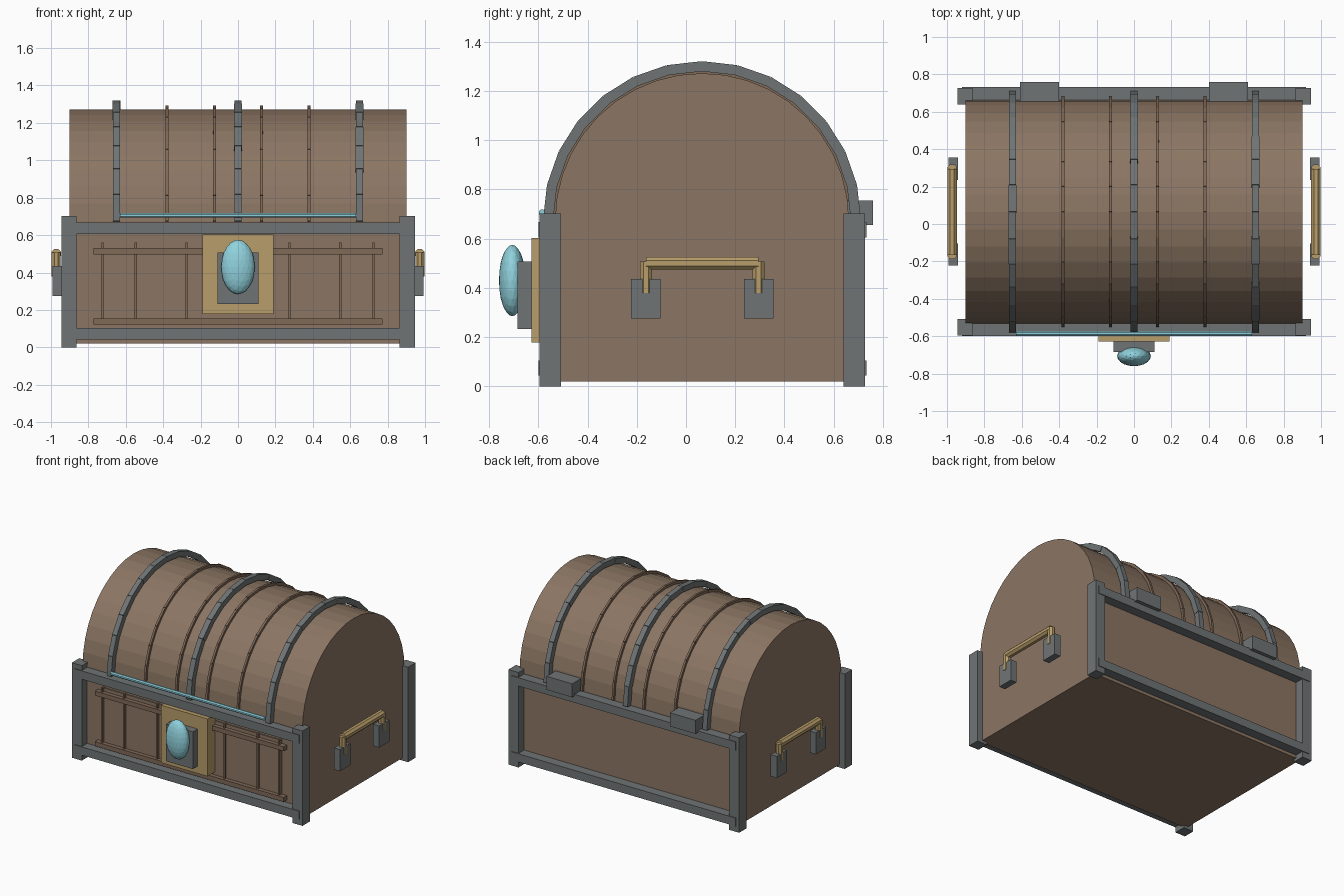
import bpy, bmesh, math, random
from mathutils import Matrix, Vector

random.seed(4)
if "Cube" in bpy.data.objects:
    bpy.data.objects.remove(bpy.data.objects["Cube"], do_unlink=True)


def material(name, r, g, b):
    m = bpy.data.materials.new(name)
    m.use_nodes = True
    m.diffuse_color = (r, g, b, 1)
    m.node_tree.nodes["Principled BSDF"].inputs["Base Color"].default_value = (r, g, b, 1)
    return m


WOOD = material("brown wood", 0.26, 0.18, 0.125)
TRIM = material("dark wood trim", 0.215, 0.142, 0.097)
IRON = material("grey iron", 0.16, 0.175, 0.177)
GOLD = material("brass", 0.48, 0.34, 0.145)
GEM = material("pale blue gem", 0.28, 0.64, 0.72)

MID_Y, SPRING_Z = 0.065, 0.675   # centre of the lid's arch


def finish(name, bm, mat):
    bmesh.ops.recalc_face_normals(bm, faces=bm.faces)
    mesh = bpy.data.meshes.new(name)
    bm.to_mesh(mesh)
    bm.free()
    mesh.materials.append(mat)
    ob = bpy.data.objects.new(name, mesh)
    bpy.context.collection.objects.link(ob)
    return ob


def add_box(bm, lo, hi, frame=Matrix()):
    lo, hi = Vector(lo), Vector(hi)
    m = frame @ Matrix.Translation((lo + hi) / 2) @ Matrix.Diagonal((*(hi - lo), 1))
    bmesh.ops.create_cube(bm, size=1, matrix=m)


def box(name, lo, hi, mat):
    bm = bmesh.new()
    add_box(bm, lo, hi)
    return finish(name, bm, mat)


def add_rod(bm, a, b, radius, sides=8):
    a, b = Vector(a), Vector(b)
    d = b - a
    m = Matrix.Translation((a + b) / 2) @ d.to_track_quat('Z', 'Y').to_matrix().to_4x4()
    m = m @ Matrix.Rotation(math.pi / sides, 4, 'Z')
    bmesh.ops.create_cone(bm, cap_ends=True, segments=sides, radius1=radius,
                          radius2=radius, depth=d.length, matrix=m)


# Chest body with barrel lid: one profile extruded along x
def chest_body():
    steps, r = 20, 0.597
    pts = [(MID_Y + r, 0.02)]
    for i in range(steps + 1):
        a = math.pi * i / steps
        pts.append((MID_Y + r * math.cos(a), SPRING_Z + r * math.sin(a)))
    pts.append((MID_Y - r, 0.02))
    bm = bmesh.new()
    face = bm.faces.new([bm.verts.new((-0.9, y, z)) for y, z in pts])
    ext = bmesh.ops.extrude_face_region(bm, geom=[face], use_keep_orig=True)
    verts = [v for v in ext["geom"] if isinstance(v, bmesh.types.BMVert)]
    bmesh.ops.translate(bm, verts=verts, vec=(1.8, 0, 0))
    finish("chest_body", bm, WOOD)


# Arched band made of straight blocks following the lid
def arch_band(name, x, width, r_in, r_out, mat, steps=14):
    bm = bmesh.new()
    for i in range(steps):
        a = math.pi * (i + 0.5) / steps
        half = r_out * math.sin(math.pi / steps / 2) * 0.99
        w = width / 2 * random.uniform(0.85, 1.0)
        frame = Matrix.Translation((x, MID_Y, SPRING_Z)) @ Matrix.Rotation(a, 4, 'X')
        add_box(bm, (-w, r_in, -half), (w, r_out, half), frame)
    finish(name, bm, mat)


chest_body()
for label, x in (("right", -0.65), ("middle", 0), ("left", 0.65)):
    arch_band("iron_band_" + label, x, 0.042, 0.601, 0.642, IRON)
for i, x in enumerate((-0.38, -0.125, 0.125, 0.38)):
    arch_band(f"lid_seam_{i}", x, 0.017, 0.588, 0.613, TRIM)

# Iron frame: corner posts, plus rails on front and back
for label, y0, y1 in (("front", -0.595, -0.508), ("back", 0.64, 0.728)):
    for side, s in (("left", 1), ("right", -1)):
        xs = sorted((s * 0.863, s * 0.945))
        box(f"{label}_{side}_post", (xs[0], y0, 0), (xs[1], y1, 0.703), IRON)
    r0, r1 = (-0.6, -0.53) if label == "front" else (0.66, 0.733)
    for level, z0, z1 in (("top", 0.605, 0.667), ("bottom", 0.043, 0.104)):
        box(f"{label}_{level}_rail", (-0.92, r0, z0), (0.92, r1, z1), IRON)

# Raised battens on the front panel
bm = bmesh.new()
for z in (0.122, 0.497):
    add_box(bm, (-0.773, -0.57, z), (0.773, -0.53, z + 0.033))
for x in (0.275, 0.547, 0.725):
    for s in (-1, 1):
        add_box(bm, (s * x - 0.006, -0.556, 0.15), (s * x + 0.006, -0.53, 0.56))
finish("front_battens", bm, TRIM)
box("front_inner_panel", (-0.725, -0.54, 0.14), (0.725, -0.53, 0.555), WOOD)

# Latch with oval gem
box("latch_plate", (-0.19, -0.628, 0.177), (0.19, -0.535, 0.603), GOLD)
box("latch_block", (-0.11, -0.685, 0.232), (0.11, -0.62, 0.507), IRON)
bm = bmesh.new()
bmesh.ops.create_icosphere(bm, subdivisions=3, radius=1, matrix=Matrix.Translation(
    (0, -0.706, 0.43)) @ Matrix.Diagonal((0.09, 0.054, 0.145, 1)))
finish("latch_gem", bm, GEM)

# Pale glow strip at the lid opening
bm = bmesh.new()
add_rod(bm, (-0.63, -0.585, 0.706), (0.63, -0.585, 0.706), 0.014)
finish("lid_glow_strip", bm, GEM)

# Hinges and carrying handles
for side, s in (("left", 1), ("right", -1)):
    xs = sorted((s * 0.4, s * 0.61))
    box(f"{side}_hinge", (xs[0], 0.655, 0.655), (xs[1], 0.76, 0.755), IRON)
    xs = sorted((s * 0.942, s * 0.992))
    bm = bmesh.new()
    x = s * 0.972
    add_rod(bm, (x, -0.163, 0.5), (x, 0.295, 0.5), 0.028)
    for label, y in (("front", -0.163), ("back", 0.295)):
        add_rod(bm, (x, y, 0.38), (x, y, 0.508), 0.026)
        box(f"{side}_handle_{label}_mount", (xs[0], y - 0.06, 0.275),
            (xs[1], y + 0.06, 0.435), IRON)
    finish(f"{side}_handle", bm, GOLD)
